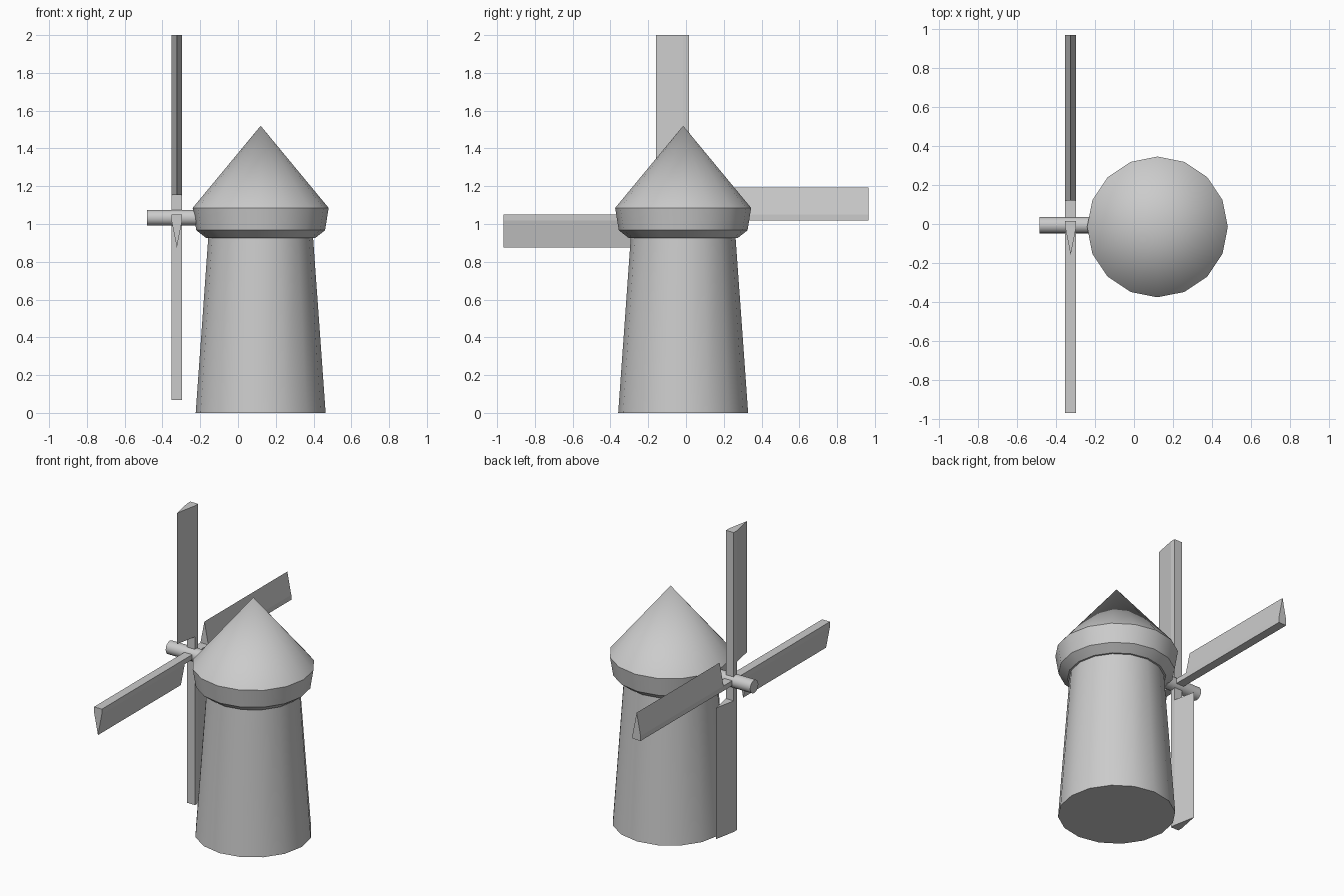
import bpy, bmesh, math
from mathutils import Matrix, Vector

if "Cube" in bpy.data.objects:
    bpy.data.objects.remove(bpy.data.objects["Cube"])

CX, CY = 0.12, -0.015           # tower axis
HUB = Vector((-0.324, 0.0, 1.034))


def finish(bm, name, location):
    bmesh.ops.recalc_face_normals(bm, faces=bm.faces)
    mesh = bpy.data.meshes.new(name)
    bm.to_mesh(mesh)
    bm.free()
    obj = bpy.data.objects.new(name, mesh)
    obj.location = location
    bpy.context.collection.objects.link(obj)
    return obj


def smooth(obj, angle=30):
    bpy.ops.object.select_all(action='DESELECT')
    obj.select_set(True)
    bpy.context.view_layer.objects.active = obj
    bpy.ops.object.shade_smooth_by_angle(angle=math.radians(angle))


def lathe(name, profile, location, sides=16, rotation=None):
    """Closed solid of revolution; radius 0 makes an apex."""
    bm = bmesh.new()
    rings = []
    for r, z in profile:
        n = sides if r > 0 else 1
        rings.append([bm.verts.new((r * math.cos(math.tau * i / sides),
                                    r * math.sin(math.tau * i / sides), z))
                      for i in range(n)])
    for a, b in zip(rings, rings[1:]):
        for i in range(sides):
            j = (i + 1) % sides
            if len(b) == 1:
                bm.faces.new((a[i], a[j], b[0]))
            else:
                bm.faces.new((a[i], a[j], b[j], b[i]))
    for ring in (rings[0], rings[-1]):
        if len(ring) > 1:
            bm.faces.new(ring)
    if rotation:
        bm.transform(rotation)
    obj = finish(bm, name, location)
    smooth(obj)
    return obj


def prism(bm, section, z0, z1):
    """Extrude an (x, y) section from z0 to z1."""
    face = bm.faces.new([bm.verts.new((x, y, z0)) for x, y in section])
    out = bmesh.ops.extrude_face_region(bm, geom=[face], use_keep_orig=True)
    for v in out['geom']:
        if isinstance(v, bmesh.types.BMVert):
            v.co.z = z1


# Tapered tower and overhanging conical cap
lathe("tower", [(0.344, 0), (0.277, 0.935)], (CX, CY, 0))
lathe("cap", [(0.289, 0.926), (0.341, 0.967), (0.36, 1.085), (0, 1.52)], (CX, CY, 0))

# Horizontal shaft
lathe("shaft", [(0.042, -0.483), (0.042, -0.18)], (0, -0.006, 1.033),
      rotation=Matrix.Rotation(math.pi / 2, 4, 'Y'))

# Four blades: square spar at the hub, then a wedge-shaped sail
W, T = 0.028, 0.016
spar = [(-W, T), (W, T), (W, -T), (-W, -T)]
sail = [(-W, T), (W, T), (W, -T), (0, -0.159), (-W, -T)]
for k, side in enumerate(("top", "front", "bottom", "back")):
    bm = bmesh.new()
    prism(bm, spar, 0, 0.12)
    prism(bm, sail, 0.12, 0.966)
    bm.transform(Matrix.Rotation(k * math.pi / 2, 4, 'X'))
    finish(bm, side + "_blade", HUB)
